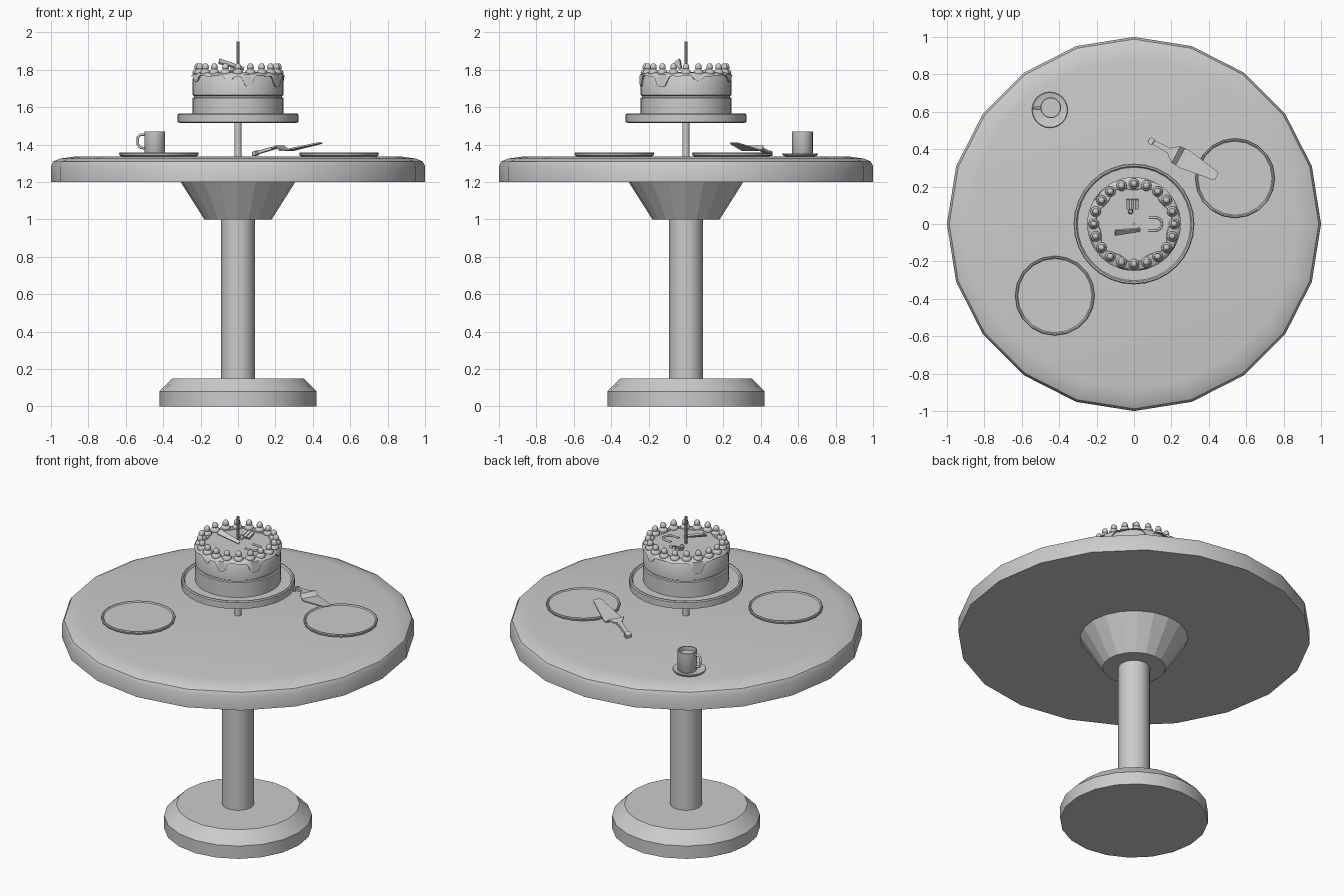
import bpy, bmesh
from math import sin, cos, pi, radians, exp
from mathutils import Matrix, Vector


def finish(name, bm, angle=35):
    bmesh.ops.remove_doubles(bm, verts=bm.verts, dist=1e-5)
    bmesh.ops.recalc_face_normals(bm, faces=bm.faces)
    me = bpy.data.meshes.new(name)
    bm.to_mesh(me)
    bm.free()
    me.shade_smooth()
    me.set_sharp_from_angle(angle=radians(angle))
    ob = bpy.data.objects.new(name, me)
    bpy.context.collection.objects.link(ob)
    return ob


def bridge(bm, rings, cap=True):
    for a, b in zip(rings, rings[1:]):
        n = len(a)
        for i in range(n):
            bm.faces.new((a[i], a[(i + 1) % n], b[(i + 1) % n], b[i]))
    if cap:
        bm.faces.new(rings[0])
        bm.faces.new(rings[-1])


def lathe(name, prof, at=(0, 0), n=20, angle=35):
    """Solid of revolution from (radius, z) points, capped at both ends."""
    bm = bmesh.new()
    rings = [[bm.verts.new((at[0] + r * cos(2 * pi * i / n),
                            at[1] + r * sin(2 * pi * i / n), z))
              for i in range(n)] for r, z in prof]
    bridge(bm, rings)
    return finish(name, bm, angle)


def box(name, size, at, rot=(0, 0, 0), taper=1.0):
    bm = bmesh.new()
    bmesh.ops.create_cube(bm, size=1)
    for v in bm.verts:
        if v.co.x > 0:
            v.co.y *= taper
        v.co = Vector(a * b for a, b in zip(v.co, size))
    ob = finish(name, bm)
    ob.rotation_euler = rot
    ob.location = at
    return ob


def tube(name, pts, r):
    cu = bpy.data.curves.new(name, 'CURVE')
    cu.dimensions = '3D'
    cu.bevel_depth = r
    cu.bevel_resolution = 2
    cu.use_fill_caps = True
    sp = cu.splines.new('POLY')
    sp.points.add(len(pts) - 1)
    for p, c in zip(sp.points, pts):
        p.co = (*c, 1)
    ob = bpy.data.objects.new(name, cu)
    bpy.context.collection.objects.link(ob)
    return ob


# Table
lathe("table_top", [(1, 1.2), (1, 1.285), (0.988, 1.308), (0.955, 1.324),
                    (0.88, 1.335)])
lathe("table_collar", [(0.18, 1.0), (0.31, 1.205)], angle=15)
lathe("table_column", [(0.09, 0.14), (0.09, 1.01)])
lathe("table_base", [(0.42, 0), (0.42, 0.08), (0.35, 0.15)], angle=25)

# Cake stand
lathe("stand_rod", [(0.019, 1.33), (0.019, 1.53)], n=12)
lathe("stand_plate", [(0.31, 1.515), (0.323, 1.52), (0.323, 1.56), (0.318, 1.566),
                      (0.31, 1.566), (0.303, 1.555)], n=32)
lathe("centre_pin", [(0.008, 1.75), (0.008, 1.95)], n=8)

# Cake with a filling groove
lathe("cake", [(0.243, 1.555), (0.243, 1.595), (0.243, 1.648), (0.236, 1.652),
               (0.236, 1.66), (0.243, 1.664), (0.243, 1.75), (0.225, 1.78)], n=40)

# Icing with drips
drips = [(258, 0.03, 6), (283, 0.06, 7), (328, 0.065, 9), (140, 0.065, 9),
         (15, 0.03, 7), (70, 0.03, 7), (205, 0.035, 7)]
N = 120
bm = bmesh.new()
rings = [[] for _ in range(6)]
for i in range(N):
    d = 360 * i / N
    a = radians(d)
    low = 1.768 + 0.004 * sin(9 * a)
    for c, l, w in drips:
        off = (d - c + 180) % 360 - 180
        low -= l * exp(-(off / w) ** 4)
    wave = 0.19 + 0.012 * sin(7 * a)
    for ring, (r, z) in zip(rings, [(wave, 1.775), (wave + 0.006, 1.784), (0.228, 1.784),
                                    (0.245, 1.773), (0.25, low), (0.24, low)]):
        ring.append(bm.verts.new((r * cos(a), r * sin(a), z)))
bridge(bm, rings, False)
finish("icing", bm, 50)

# Piped cream dollops with berries
for i in range(20):
    a = 2 * pi * i / 20
    p = (0.215 * cos(a), 0.215 * sin(a))
    lathe("cream_dollop", [(0.026, 1.778), (0.029, 1.787), (0.022, 1.798),
                           (0.008, 1.806)], p, 10, 60)
    lathe("berry", [(0.008, 1.798), (0.016, 1.804), (0.0185, 1.812), (0.016, 1.824),
                    (0.009, 1.832), (0.002, 1.834)], p, 10, 60)

# Chocolate pieces on top
box("chocolate_shard", (0.14, 0.035, 0.012), (-0.035, -0.038, 1.825),
    (0.7, 0.3, 0.12), 0.5)
for k in range(3):
    box("chocolate_stick", (0.018, 0.055, 0.014), (-0.03 + 0.022 * k, 0.105, 1.795),
        (0.35, 0, 0))
lathe("small_berry", [(0.008, 1.778), (0.014, 1.79), (0.008, 1.804)], (-0.018, 0.066), 10, 60)
tube("chocolate_curl", [(0.075, -0.035, 1.782)] +
     [(0.115 + 0.035 * cos(t * pi / 8), 0.035 * sin(t * pi / 8), 1.783)
      for t in range(-4, 5)] + [(0.08, 0.035, 1.782)], 0.006)

# Plates
for x, y in ((0.54, 0.245), (-0.423, -0.383)):
    lathe("plate", [(0.195, 1.334), (0.21, 1.341), (0.213, 1.352), (0.21, 1.358),
                    (0.204, 1.358), (0.198, 1.352)], (x, y), 20)

# Saucer and mug
lathe("saucer", [(0.07, 1.334), (0.09, 1.34), (0.096, 1.35), (0.093, 1.353),
                 (0.07, 1.347)], (-0.45, 0.61), 24)
lathe("mug", [(0.05, 1.346), (0.056, 1.355), (0.056, 1.47), (0.05, 1.47),
              (0.05, 1.445)], (-0.445, 0.622), 24)
tube("mug_handle", [(-0.495, 0.62, 1.453), (-0.522, 0.62, 1.453), (-0.535, 0.62, 1.44),
                    (-0.535, 0.62, 1.40), (-0.522, 0.62, 1.384), (-0.495, 0.62, 1.378)], 0.007)

# Cake server resting on the plate: stations of (along, half width, z, thickness)
stations = [(0, 0.012, 1.348, 0.018), (0.006, 0.018, 1.35, 0.024), (0.025, 0.018, 1.355, 0.024),
            (0.03, 0.012, 1.357, 0.016), (0.12, 0.015, 1.38, 0.016), (0.13, 0.025, 1.382, 0.01),
            (0.165, 0.05, 1.39, 0.008), (0.19, 0.052, 1.368, 0.008), (0.215, 0.054, 1.369, 0.008),
            (0.40, 0.026, 1.406, 0.008), (0.412, 0.02, 1.408, 0.006)]
bm = bmesh.new()
rings = [[bm.verts.new((u, s * w, z + t * th / 2))
          for s, t in ((-1, -1), (1, -1), (1, 1), (-1, 1))] for u, w, z, th in stations]
bridge(bm, rings)
server = finish("cake_server", bm)
server.rotation_euler = (0, 0, radians(-28.4))
server.location = (0.08, 0.45, 0)
